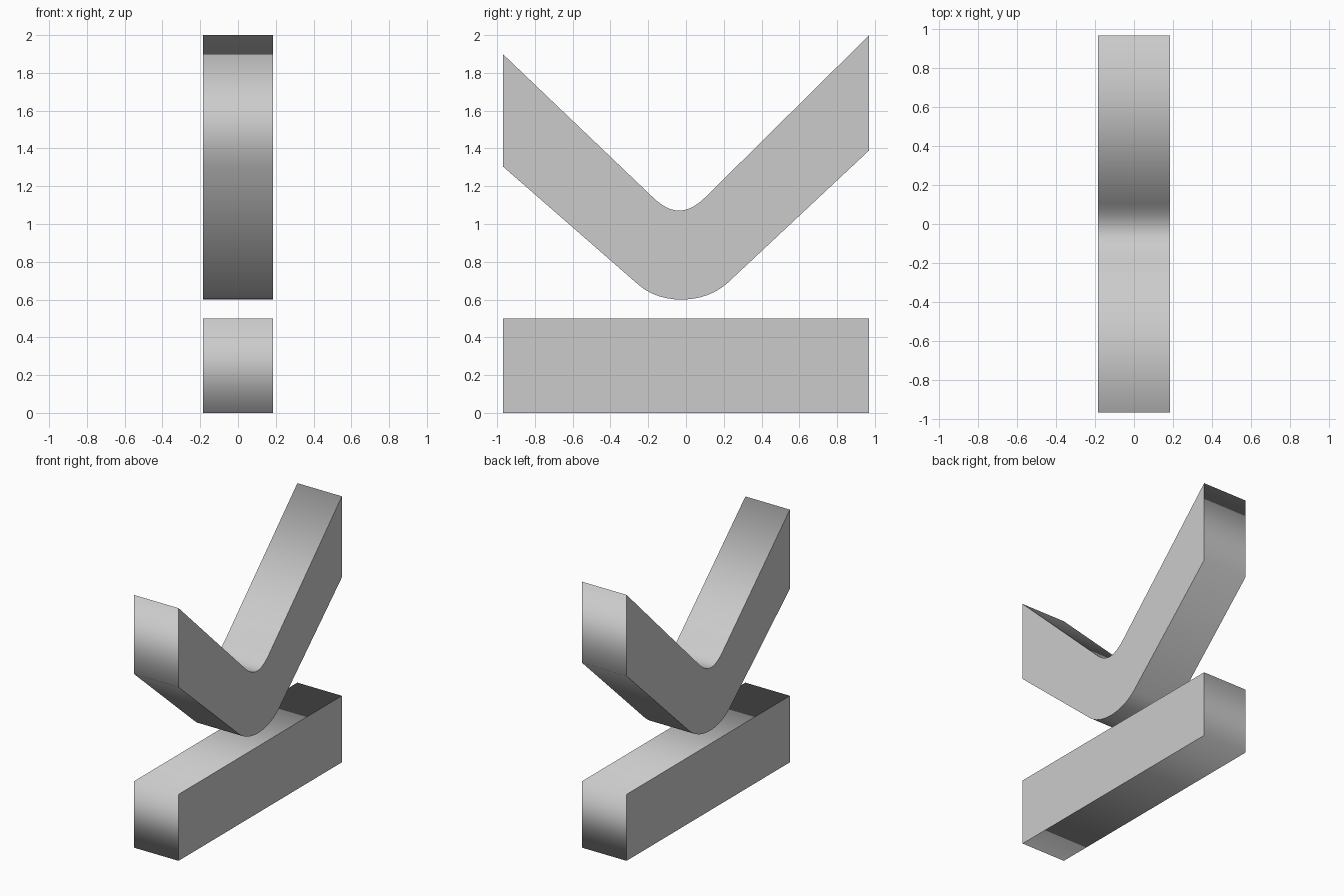
import bpy, bmesh
from mathutils import Vector

if "Cube" in bpy.data.objects:
    bpy.data.objects.remove(bpy.data.objects["Cube"])

HALF_WIDTH = 0.185
HALF_LENGTH = 0.97


def rounded_corner(start, tip, end, pull, steps=12):
    """Curve from start to end, pulled towards the tip where both lines meet."""
    a, t, b = Vector(start), Vector(tip), Vector(end)
    h1, h2 = a.lerp(t, pull), b.lerp(t, pull)
    points = []
    for i in range(steps + 1):
        u = i / steps
        v = 1 - u
        points.append(tuple(v**3 * a + 3*v*v*u * h1 + 3*v*u*u * h2 + u**3 * b))
    return points


def extrude_profile(name, profile):
    """Extrude a y-z outline across x: flat side caps, smooth band around."""
    bm = bmesh.new()
    left = [bm.verts.new((-HALF_WIDTH, y, z)) for y, z in profile]
    right = [bm.verts.new((HALF_WIDTH, y, z)) for y, z in profile]
    n = len(profile)
    for i in range(n):
        j = (i + 1) % n
        bm.faces.new((left[i], left[j], right[j], right[i])).smooth = True
    bm.faces.new(left)
    bm.faces.new(right)
    bmesh.ops.recalc_face_normals(bm, faces=bm.faces)
    mesh = bpy.data.meshes.new(name)
    bm.to_mesh(mesh)
    bm.free()
    obj = bpy.data.objects.new(name, mesh)
    bpy.context.collection.objects.link(obj)
    return obj


# Straight bar on the ground
extrude_profile("base_bar", [(-HALF_LENGTH, 0), (HALF_LENGTH, 0),
                             (HALF_LENGTH, 0.5), (-HALF_LENGTH, 0.5)])

# Bent bar floating above it
lower = rounded_corner((-0.25, 0.677), (-0.015, 0.47), (0.22, 0.688), 0.52)
upper = rounded_corner((0.106, 1.145), (-0.034, 1.006), (-0.174, 1.14), 0.70)
extrude_profile("bent_bar", [(-HALF_LENGTH, 1.305)] + lower
                + [(HALF_LENGTH, 1.39), (HALF_LENGTH, 2.0)]
                + upper + [(-HALF_LENGTH, 1.90)])
